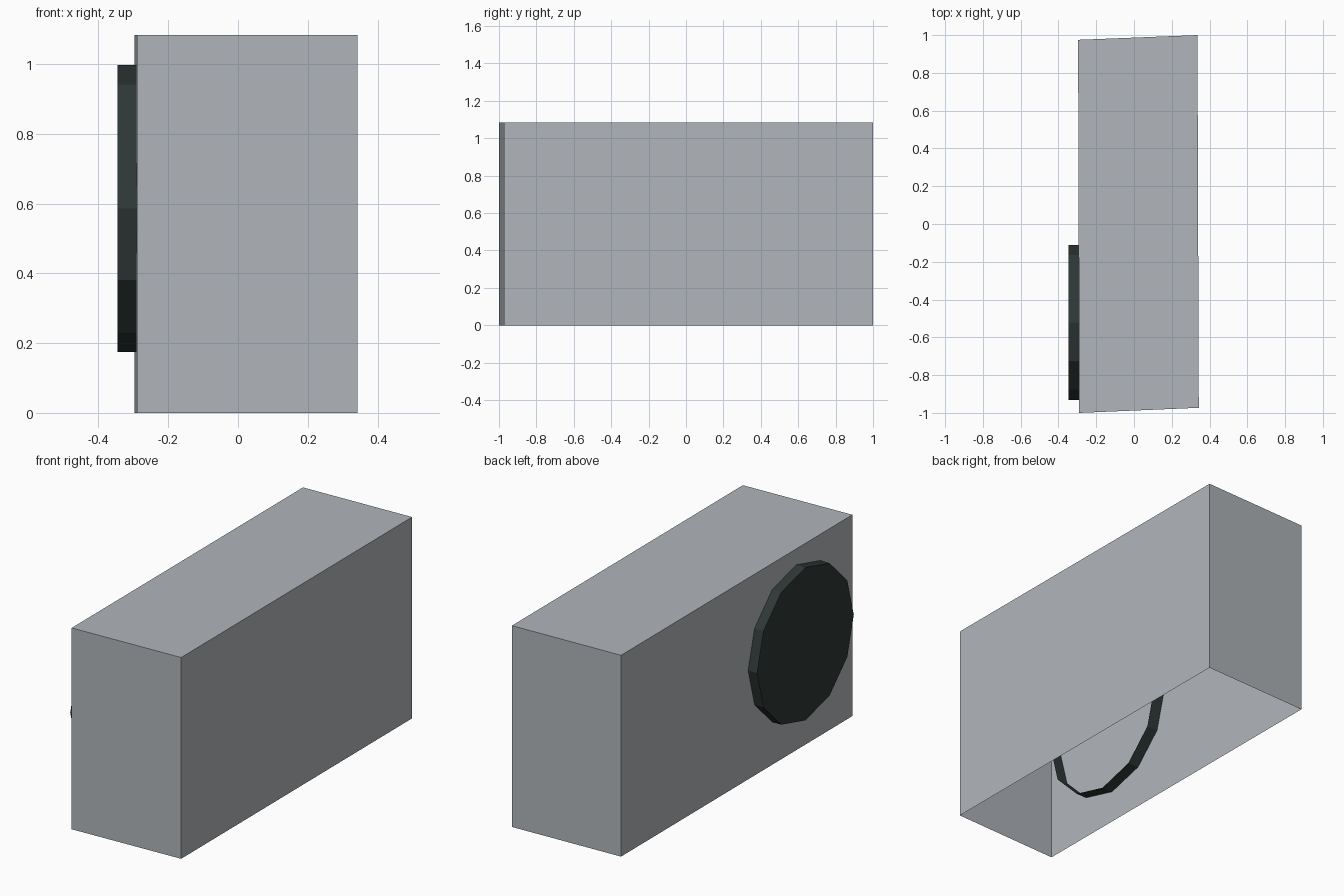
import bpy, bmesh, math

if "Cube" in bpy.data.objects:
    bpy.data.objects.remove(bpy.data.objects["Cube"])


def material(name, rgb):
    m = bpy.data.materials.new(name)
    m.diffuse_color = (*rgb, 1.0)
    m.use_nodes = True
    m.node_tree.nodes["Principled BSDF"].inputs["Base Color"].default_value = m.diffuse_color
    return m


def extruded_shell(name, profile, offset, mat):
    """Extrude a flat profile by offset; the starting end stays open."""
    bm = bmesh.new()
    base = [bm.verts.new(p) for p in profile]
    cap = [bm.verts.new([a + b for a, b in zip(p, offset)]) for p in profile]
    n = len(base)
    for i in range(n):
        j = (i + 1) % n
        bm.faces.new((base[i], base[j], cap[j], cap[i]))
    bm.faces.new(cap)
    me = bpy.data.meshes.new(name)
    bm.to_mesh(me)
    bm.free()
    me.materials.append(mat)
    ob = bpy.data.objects.new(name, me)
    bpy.context.collection.objects.link(ob)
    return ob


casing_grey = material("light_grey", (0.44, 0.465, 0.495))
fan_dark = material("dark_green_grey", (0.028, 0.040, 0.038))

# Casing: slightly skewed box, open underneath
footprint = [(-0.29, -1.0, 0), (0.343, -0.973, 0), (0.336, 1.0, 0), (-0.296, 0.975, 0)]
extruded_shell("casing", footprint, (0, 0, 1.083), casing_grey)

# Fan cover: twelve-sided disc through the left wall, open on the inside
R, CY, CZ, SIDES = 0.411, -0.521, 0.586, 12
rim = []
for i in range(SIDES):
    a = -2 * math.pi * i / SIDES
    rim.append((-0.228, CY + R * math.cos(a), CZ + R * math.sin(a)))
extruded_shell("fan_cover", rim, (-0.118, 0, 0), fan_dark)
